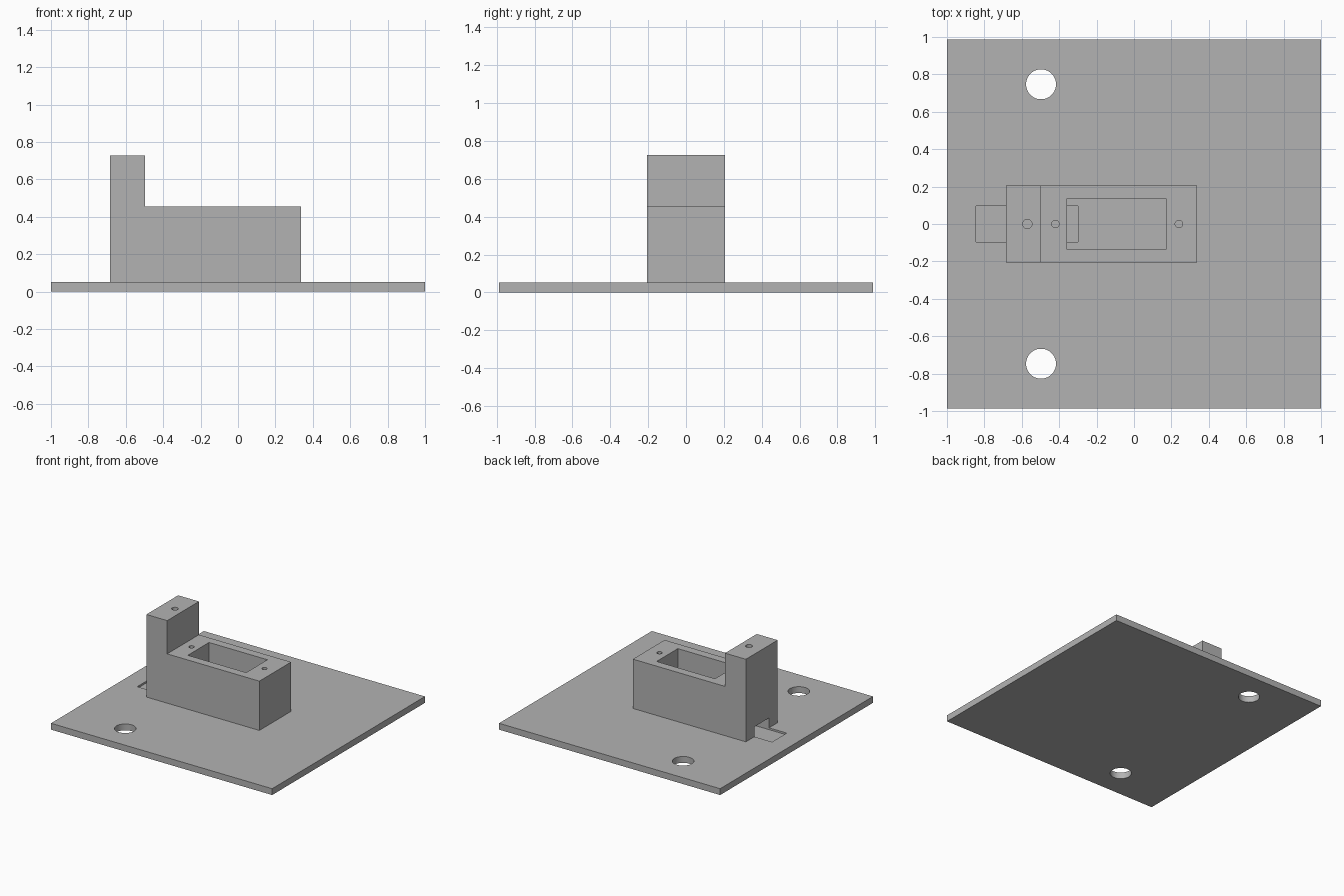
import bpy, bmesh
from mathutils import Matrix

default = bpy.data.objects.get("Cube")
if default:
    bpy.data.objects.remove(default, do_unlink=True)

GREY = (0.45, 0.45, 0.45, 1.0)
grey = bpy.data.materials.new("matte_grey")
grey.use_nodes = True
grey.diffuse_color = GREY
bsdf = next(n for n in grey.node_tree.nodes if n.type == "BSDF_PRINCIPLED")
bsdf.inputs["Base Color"].default_value = GREY

PLATE_TOP, SHELF, TOWER_TOP = 0.052, 0.455, 0.727


def finish(name, bm):
    bmesh.ops.recalc_face_normals(bm, faces=bm.faces)
    mesh = bpy.data.meshes.new(name)
    bm.to_mesh(mesh)
    bm.free()
    mesh.materials.append(grey)
    obj = bpy.data.objects.new(name, mesh)
    bpy.context.collection.objects.link(obj)
    return obj


def box(name, x, y, z):
    """Box from (min, max) ranges."""
    bm = bmesh.new()
    size = Matrix.Diagonal((x[1] - x[0], y[1] - y[0], z[1] - z[0], 1))
    centre = Matrix.Translation((sum(x) / 2, sum(y) / 2, sum(z) / 2))
    bmesh.ops.create_cube(bm, size=1, matrix=centre @ size)
    return finish(name, bm)


def rod(name, x, y, radius, z):
    """Upright cylinder spanning the z range."""
    bm = bmesh.new()
    bmesh.ops.create_cone(bm, cap_ends=True, segments=48, radius1=radius, radius2=radius,
                          depth=z[1] - z[0], matrix=Matrix.Translation((x, y, sum(z) / 2)))
    return finish(name, bm)


def cut(target, cutters):
    """Subtract every cutter, bake the result, then remove the cutters."""
    for c in cutters:
        c.hide_render = True
        mod = target.modifiers.new("cut", "BOOLEAN")
        mod.operation, mod.solver, mod.object = "DIFFERENCE", "EXACT", c
    graph = bpy.context.evaluated_depsgraph_get()
    baked = bpy.data.meshes.new_from_object(target.evaluated_get(graph))
    target.modifiers.clear()
    target.data = baked
    for c in cutters:
        bpy.data.objects.remove(c, do_unlink=True)


# Base plate with two mounting holes and a shallow cable groove
base = box("base_plate", (-1, 1), (-0.987, 0.987), (0, PLATE_TOP))
cutters = [rod("hole_cutter", -0.497, side * 0.747, 0.08, (-0.1, 0.2)) for side in (-1, 1)]
cutters.append(box("groove_cutter", (-0.845, -0.3), (-0.095, 0.095), (0.037, 0.2)))
cut(base, cutters)

# L-shaped housing: low body with a tower at its right end
profile = [(-0.685, PLATE_TOP), (0.337, PLATE_TOP), (0.337, SHELF),
           (-0.497, SHELF), (-0.497, TOWER_TOP), (-0.685, TOWER_TOP)]
bm = bmesh.new()
face = bm.faces.new([bm.verts.new((x, -0.205, z)) for x, z in profile])
extruded = bmesh.ops.extrude_face_region(bm, geom=[face])["geom"]
bmesh.ops.translate(bm, vec=(0, 0.41, 0),
                    verts=[v for v in extruded if isinstance(v, bmesh.types.BMVert)])
housing = finish("housing", bm)

# Open pocket, cable passage and screw holes
cut(housing, [
    box("pocket_cutter", (-0.358, 0.17), (-0.137, 0.137), (0, 0.6)),
    box("passage_cutter", (-0.8, -0.3), (-0.095, 0.095), (0, 0.133)),
    rod("screw_cutter", -0.42, 0, 0.02, (0.2, 0.6)),
    rod("screw_cutter", 0.24, 0, 0.02, (0.2, 0.6)),
    rod("screw_cutter", -0.57, 0, 0.025, (0.45, 0.9)),
])

# Smooth only the round hole walls
for obj in (base, housing):
    bpy.ops.object.select_all(action="DESELECT")
    obj.select_set(True)
    bpy.context.view_layer.objects.active = obj
    bpy.ops.object.shade_smooth_by_angle()
